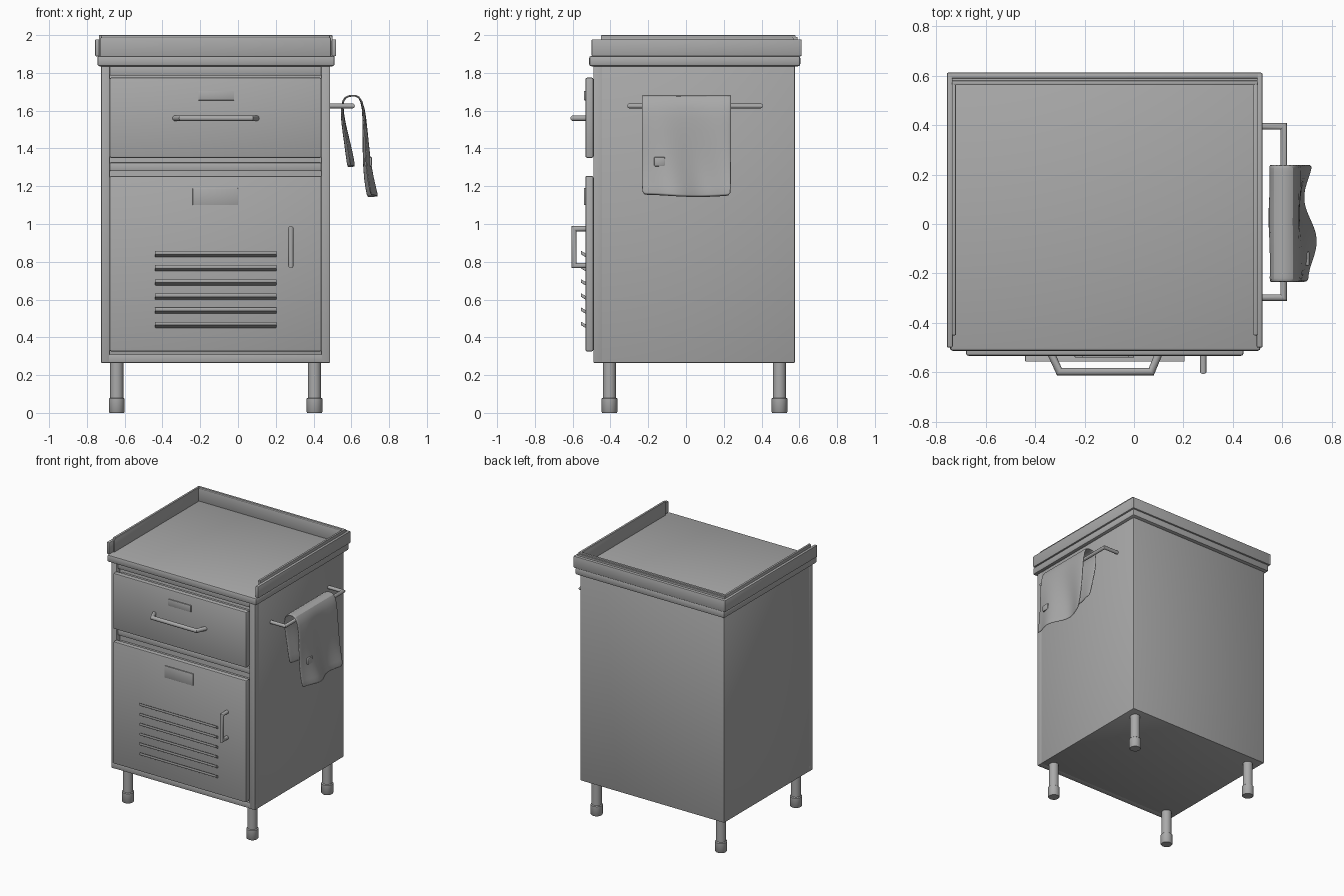
import bpy, bmesh, math
from mathutils import Vector

cube = bpy.data.objects.get("Cube")
if cube:
    bpy.data.objects.remove(cube, do_unlink=True)

steel = bpy.data.materials.new("grey steel")
steel.use_nodes = True
GREY = (0.4, 0.4, 0.4, 1)
steel.diffuse_color = GREY
steel.node_tree.nodes["Principled BSDF"].inputs["Base Color"].default_value = GREY


def finish(bm, name, smooth=True):
    bmesh.ops.recalc_face_normals(bm, faces=bm.faces)
    mesh = bpy.data.meshes.new(name)
    bm.to_mesh(mesh)
    bm.free()
    obj = bpy.data.objects.new(name, mesh)
    bpy.context.collection.objects.link(obj)
    mesh.materials.append(steel)
    if smooth:
        bpy.ops.object.select_all(action="DESELECT")
        obj.select_set(True)
        bpy.context.view_layer.objects.active = obj
        bpy.ops.object.shade_smooth_by_angle(angle=math.radians(40))
    return obj


def box(name, x, y, z, bevel=0.006):
    bm = bmesh.new()
    bmesh.ops.create_cube(bm, size=1)
    for v in bm.verts:
        v.co = [lo + (c + 0.5) * (hi - lo) for c, (lo, hi) in zip(v.co, (x, y, z))]
    if bevel:
        bmesh.ops.bevel(bm, geom=bm.edges[:], offset=bevel, segments=2,
                        profile=0.5, affect="EDGES")
    return finish(bm, name)


def lathe(name, x, y, profile, sides=20):
    bm = bmesh.new()
    rings = [[bm.verts.new((x + r * math.cos(a), y + r * math.sin(a), z))
              for a in (math.tau * i / sides for i in range(sides))] for r, z in profile]
    for low, high in zip(rings, rings[1:]):
        for i in range(sides):
            j = (i + 1) % sides
            bm.faces.new((low[i], low[j], high[j], high[i]))
    bm.faces.new(rings[0])
    bm.faces.new(rings[-1])
    return finish(bm, name)


def rod(name, points, radius, sides=12):
    """Round bar with mitred corners along a planar path."""
    pts = [Vector(p) for p in points]
    normal = (pts[1] - pts[0]).cross(pts[2] - pts[1]).normalized()
    bm = bmesh.new()
    rings = []
    for k, p in enumerate(pts):
        before = (p - pts[max(k - 1, 0)]).normalized()
        after = (pts[min(k + 1, len(pts) - 1)] - p).normalized()
        tangent = (before + after).normalized()
        side = tangent.cross(normal)
        stretch = 1 / tangent.dot(before if k else after)
        rings.append([bm.verts.new(p + radius * (side * math.cos(a) * stretch + normal * math.sin(a)))
                      for a in (math.tau * i / sides for i in range(sides))])
    for low, high in zip(rings, rings[1:]):
        for i in range(sides):
            j = (i + 1) % sides
            bm.faces.new((low[i], low[j], high[j], high[i]))
    bm.faces.new(rings[0])
    bm.faces.new(rings[-1])
    return finish(bm, name)


# Cabinet carcass with a recessed front
L, R, F, B = -0.725, 0.487, -0.49, 0.577
box("cabinet_body", (L, R), (-0.45, B), (0.265, 1.84))
for name, x in (("left_stile", (0.44, R)), ("right_stile", (L, -0.678))):
    box(name, x, (F, -0.44), (0.265, 1.84), 0.004)
box("bottom_rail", (L, R), (F, -0.44), (0.265, 0.31))
box("middle_rail", (-0.68, 0.442), (-0.475, -0.44), (1.28, 1.325))
box("top_rail", (-0.68, 0.442), (-0.475, -0.44), (1.785, 1.84))

# Drawer and door fronts with label holders
for name, z, label_x, label_z in (
        ("drawer", (1.35, 1.775), (-0.21, -0.02), (1.655, 1.705)),
        ("door", (0.325, 1.255), (-0.24, 0.0), (1.10, 1.19))):
    box(name + "_front", (-0.68, 0.443), (-0.533, -0.49), z, 0.01)
    box(name + "_backing", (-0.66, 0.42), (-0.495, -0.44), (z[0] + 0.02, z[1] - 0.02), 0)
    box(name + "_label_holder", label_x, (-0.54, -0.53), label_z, 0.002)

# Slanted louvres on the door
for i in range(6):
    z = 0.465 + 0.075 * i
    slat = box("louvre", (-0.44, 0.205), (-0.557, -0.525), (z - 0.017, z + 0.017), 0.003)
    for v in slat.data.vertices:
        if v.co.y < -0.54:
            v.co.z = z + 0.008 + (v.co.z - z) * 0.55
        else:
            v.co.z = z - 0.008 + (v.co.z - z) * 0.55

# Handles
rod("drawer_handle", [(-0.335, -0.525, 1.56), (-0.302, -0.597, 1.56),
                      (0.07, -0.597, 1.56), (0.10, -0.525, 1.56)], 0.015)
rod("door_handle", [(0.28, -0.525, 0.78), (0.28, -0.593, 0.78),
                    (0.28, -0.593, 0.975), (0.28, -0.525, 0.975)], 0.014)

# Legs with wider feet
for x in (-0.642, 0.405):
    for y in (-0.405, 0.495):
        lathe("leg", x, y, [(0.038, 0), (0.042, 0.005), (0.042, 0.075),
                            (0.035, 0.08), (0.035, 0.27)])

# Worktop and its three-sided raised edge, open at the front
box("worktop", (-0.745, 0.512), (-0.513, 0.605), (1.835, 1.89), 0.012)
for name, outer, inner in (("left_rim", 0.52, -1), ("right_rim", -0.757, 1)):
    box(name, sorted((outer, outer + inner * 0.024)), (-0.50, 0.612), (1.888, 1.978))
    box(name + "_lip", sorted((outer + inner * 0.02, outer + inner * 0.037)),
        (-0.45, 0.565), (1.984, 2.0), 0.004)
    box(name + "_lip_web", sorted((outer + inner * 0.02, outer + inner * 0.032)),
        (-0.45, 0.565), (1.888, 1.99), 0.002)
box("back_rim", (-0.757, 0.52), (0.584, 0.612), (1.888, 1.978))
box("back_rim_lip", (-0.737, 0.50), (0.562, 0.58), (1.984, 2.0), 0.004)
box("back_rim_lip_web", (-0.737, 0.50), (0.567, 0.59), (1.888, 1.99), 0.002)

# Towel bar on the side
rod("towel_bar", [(0.48, -0.298, 1.625), (0.606, -0.298, 1.625),
                  (0.606, 0.395, 1.625), (0.48, 0.395, 1.625)], 0.013)

# Draped towel, rippling more towards its hems
drape = [(0.60, 1.30), (0.58, 1.42), (0.555, 1.54), (0.548, 1.63), (0.565, 1.675),
         (0.605, 1.68), (0.642, 1.68), (0.665, 1.62), (0.672, 1.5), (0.678, 1.36),
         (0.692, 1.24), (0.715, 1.145)]
bm = bmesh.new()
rows = []
COLS = 16
for x, z in drape:
    hang = max(0, 1.66 - z) / 0.5
    row = []
    for j in range(COLS + 1):
        t = j / COLS
        ripple = 0.022 * hang * math.sin(t * 9 + z * 4) + 0.012 * hang * (1 - 2 * t)
        row.append(bm.verts.new((x + ripple, -0.235 + 0.475 * t,
                                 z + 0.006 * hang * math.cos(t * 5))))
    rows.append(row)
for a, b in zip(rows, rows[1:]):
    for j in range(COLS):
        bm.faces.new((a[j], a[j + 1], b[j + 1], b[j]))
towel = finish(bm, "towel")
solid = towel.modifiers.new("thickness", "SOLIDIFY")
solid.thickness = 0.01
solid.offset = 0
sub = towel.modifiers.new("softness", "SUBSURF")
sub.levels = sub.render_levels = 1

# Small loop sewn on the towel
box("towel_loop", (0.67, 0.71), (-0.17, -0.11), (1.305, 1.355), 0.008)
